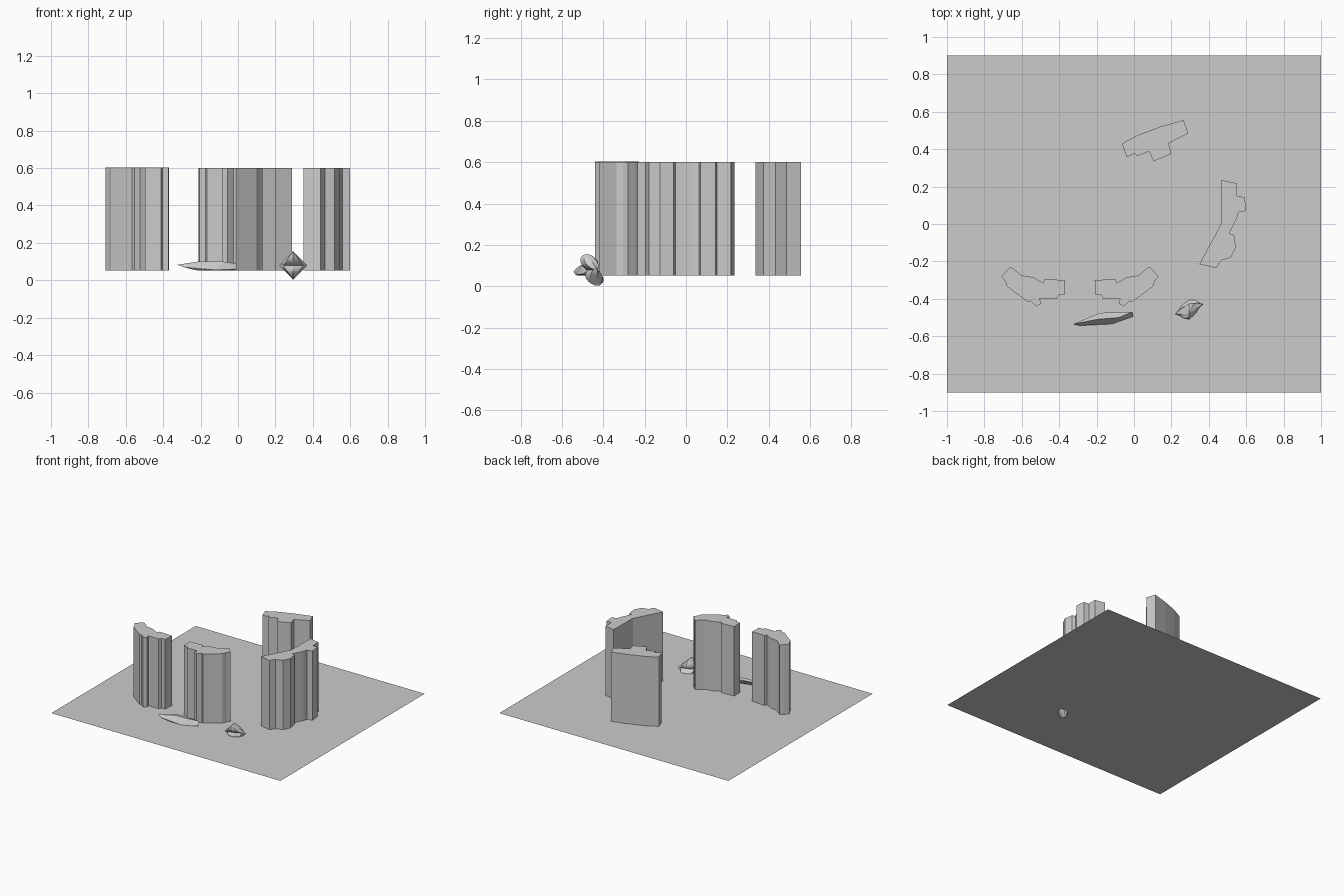
import bpy, bmesh
from math import cos, sin, pi

if "Cube" in bpy.data.objects:
    bpy.data.objects.remove(bpy.data.objects["Cube"])

BASE, TOP = 0.053, 0.6


def finish(bm, name):
    bmesh.ops.recalc_face_normals(bm, faces=bm.faces)
    mesh = bpy.data.meshes.new(name)
    bm.to_mesh(mesh)
    bm.free()
    obj = bpy.data.objects.new(name, mesh)
    bpy.context.collection.objects.link(obj)
    return obj


def tower(name, outline, top=TOP):
    """Extrude a floor plan into a flat-topped block."""
    bm = bmesh.new()
    face = bm.faces.new([bm.verts.new((x, y, BASE)) for x, y in outline])
    ext = bmesh.ops.extrude_face_region(bm, geom=[face])
    for v in ext["geom"]:
        if isinstance(v, bmesh.types.BMVert):
            v.co.z = top
    finish(bm, name)


# Flat site
bm = bmesh.new()
bm.faces.new([bm.verts.new((x, y, BASE)) for x, y in
              ((-1, -0.9), (1, -0.9), (1, 0.9), (-1, 0.9))])
finish(bm, "site_plane")

# Pair of mirrored angled towers at the front
wing = [(-0.21, -0.30), (-0.10, -0.295), (-0.09, -0.315), (-0.04, -0.285),
        (0.025, -0.275), (0.08, -0.228), (0.10, -0.245), (0.13, -0.28),
        (0.112, -0.305), (0.10, -0.335), (-0.012, -0.418), (-0.025, -0.412),
        (-0.055, -0.44), (-0.083, -0.425), (-0.073, -0.398),
        (-0.165, -0.4), (-0.175, -0.38), (-0.207, -0.38)]
tower("front_middle_tower", wing)
tower("front_left_tower", [(-0.578 - x, y) for x, y in wing], 0.604)

# Rear tower with stepped front
tower("rear_tower", [
    (-0.065, 0.43), (0.02, 0.475), (0.14, 0.52), (0.265, 0.556), (0.29, 0.485),
    (0.185, 0.432), (0.2, 0.375), (0.105, 0.335), (0.08, 0.388),
    (0.015, 0.362), (0.005, 0.378), (-0.038, 0.357)])

# Long bent tower on the right
tower("right_tower", [
    (0.468, 0.235), (0.55, 0.217), (0.55, 0.15), (0.592, 0.143), (0.6, 0.07),
    (0.558, 0.062), (0.55, 0.03), (0.51, -0.05), (0.535, -0.06),
    (0.545, -0.125), (0.517, -0.18), (0.465, -0.195), (0.44, -0.235),
    (0.35, -0.215), (0.465, 0.0)])

# Long low faceted rock
bm = bmesh.new()
for p in [(-0.325, -0.535, 0.083), (-0.18, -0.475, 0.098), (-0.01, -0.47, 0.09),
          (-0.005, -0.495, 0.06), (-0.12, -0.535, 0.055), (-0.29, -0.543, 0.07),
          (-0.2, -0.51, 0.102), (-0.08, -0.5, 0.1), (-0.22, -0.53, 0.053),
          (-0.03, -0.48, 0.053)]:
    bm.verts.new(p)
bmesh.ops.convex_hull(bm, input=bm.verts[:])
finish(bm, "long_rock")

# Diamond rock: tilted square rings, bulging in two lobes and half sunk
bm = bmesh.new()
rings, steps, sides = [], 16, 8
for i in range(steps + 1):
    t = i / steps
    z = 0.004 + 0.15 * t
    w = max(0.002, 0.075 * (1 - abs(2 * t - 1)))
    d = 0.012 + 0.03 * abs(sin(2 * pi * t)) ** 0.7
    cy = -0.43 - 0.05 * t
    ring = []
    for k in range(sides):
        a = 2 * pi * k / sides
        dx = w * cos(a)
        ring.append(bm.verts.new((0.295 + dx, cy + d * sin(a) + 0.35 * dx, z)))
    rings.append(ring)
for a, b in zip(rings, rings[1:]):
    for k in range(sides):
        n = (k + 1) % sides
        bm.faces.new((a[k], a[n], b[n], b[k]))
bm.faces.new(rings[0])
bm.faces.new(rings[-1])
finish(bm, "diamond_rock")
